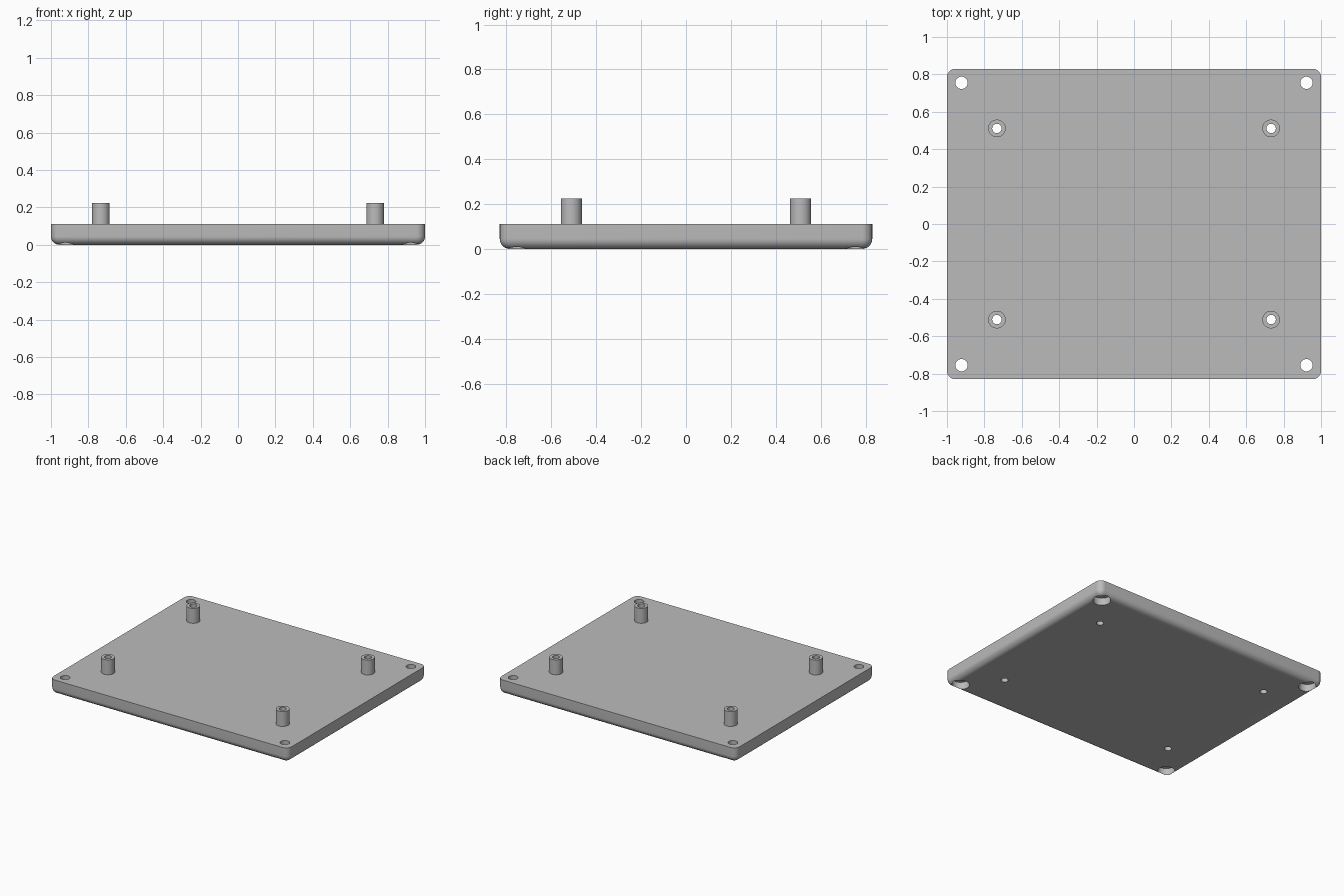
import bpy, bmesh, math
from mathutils import Matrix

old = bpy.data.objects.get("Cube")
if old:
    bpy.data.objects.remove(old, do_unlink=True)

HX, HY = 1.0, 0.83        # half size of the plate
TOP, HEIGHT = 0.111, 0.224  # plate top and standoff top
FILLET = 0.045
CORNERS = [(sx, sy) for sx in (-1, 1) for sy in (-1, 1)]

grey = bpy.data.materials.new("plain grey")
grey.use_nodes = True
color = (0.5, 0.5, 0.5, 1)
grey.diffuse_color = color
grey.node_tree.nodes["Principled BSDF"].inputs["Base Color"].default_value = color


def to_object(name, bm):
    mesh = bpy.data.meshes.new(name)
    bm.to_mesh(mesh)
    bm.free()
    mesh.materials.append(grey)
    obj = bpy.data.objects.new(name, mesh)
    bpy.context.collection.objects.link(obj)
    return obj


def cylinder(name, x, y, radius, low, high):
    bm = bmesh.new()
    bmesh.ops.create_cone(bm, cap_ends=True, segments=48, radius1=radius,
                          radius2=radius, depth=high - low,
                          matrix=Matrix.Translation((x, y, (low + high) / 2)))
    return to_object(name, bm)


def activate(obj):
    bpy.ops.object.select_all(action='DESELECT')
    obj.select_set(True)
    bpy.context.view_layer.objects.active = obj


def cut(obj, cutter):
    activate(obj)
    mod = obj.modifiers.new("hole", 'BOOLEAN')
    mod.operation, mod.solver, mod.object = 'DIFFERENCE', 'EXACT', cutter
    bpy.ops.object.modifier_apply(modifier=mod.name)


def smooth(obj):
    activate(obj)
    bpy.ops.object.shade_smooth_by_angle(angle=math.radians(30))


# Base plate: rounded sides and underside, sharp top rim
bm = bmesh.new()
bmesh.ops.create_cube(bm, size=1)
for v in bm.verts:
    v.co = (v.co.x * 2 * HX, v.co.y * 2 * HY, (v.co.z + 0.5) * TOP)
rounded = [e for e in bm.edges if min(v.co.z for v in e.verts) < TOP / 2]
bmesh.ops.bevel(bm, geom=rounded, offset=FILLET, offset_type='OFFSET',
                segments=10, profile=0.5, affect='EDGES', clamp_overlap=True)
plate = to_object("base_plate", bm)

for sx, sy in CORNERS:
    # Corner screw hole with a wider recess underneath
    x, y = sx * 0.922, sy * 0.755
    for radius, low, high in ((0.033, -0.1, 0.3), (0.06, -0.1, 0.055)):
        tool = cylinder("hole_cutter", x, y, radius, low, high)
        cut(plate, tool)
        bpy.data.objects.remove(tool, do_unlink=True)

    # Hollow standoff, bored right through the plate
    x, y = sx * 0.733, sy * 0.511
    name = ("back" if sy > 0 else "front") + ("_left" if sx > 0 else "_right")
    post = cylinder(name + "_standoff", x, y, 0.047, TOP, HEIGHT)
    tool = cylinder("bore_cutter", x, y, 0.025, -0.1, 0.4)
    cut(plate, tool)
    cut(post, tool)
    bpy.data.objects.remove(tool, do_unlink=True)
    smooth(post)

smooth(plate)
